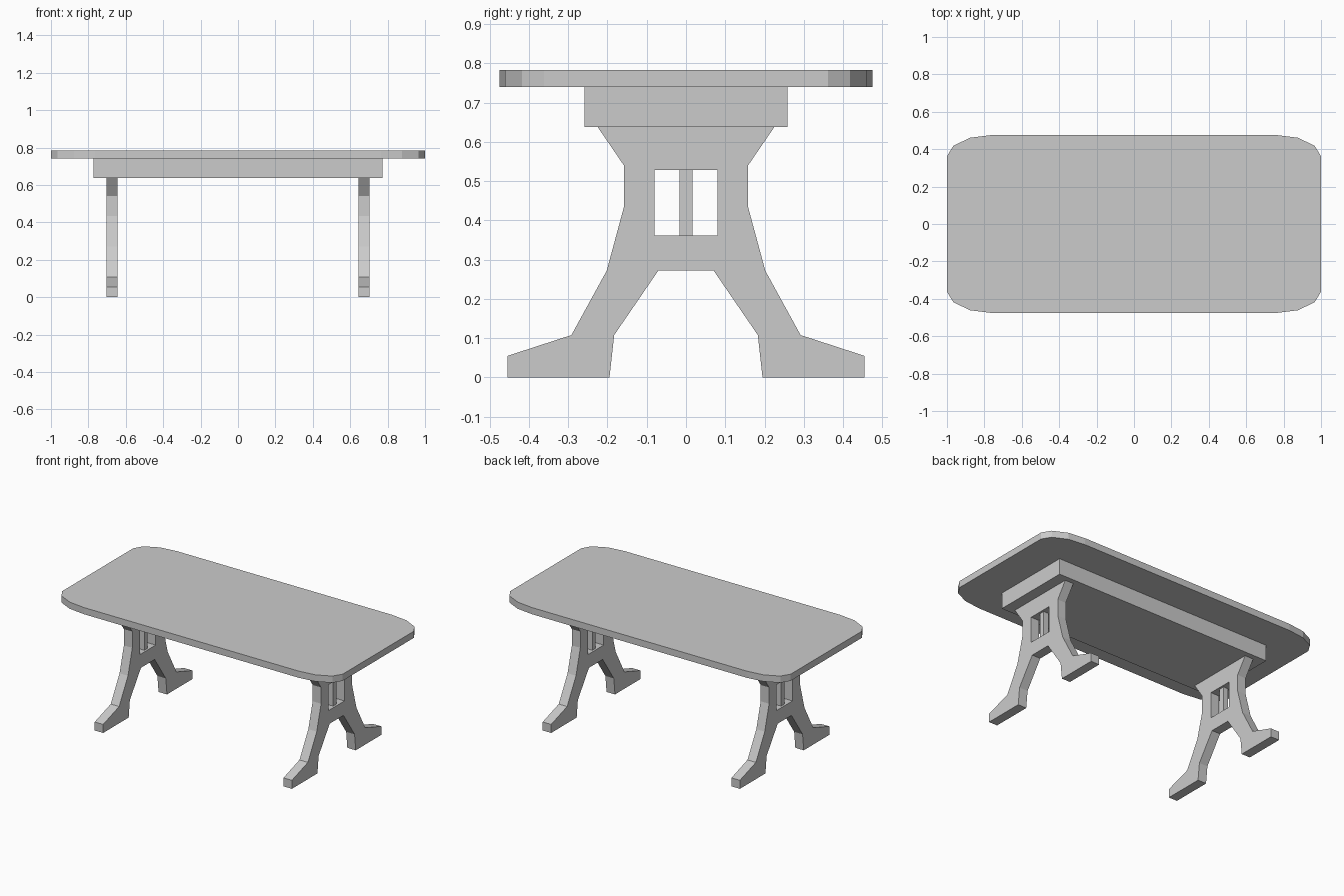
import bpy, bmesh

if "Cube" in bpy.data.objects:
    bpy.data.objects.remove(bpy.data.objects["Cube"])


def make_object(name, bm):
    bmesh.ops.recalc_face_normals(bm, faces=bm.faces)
    mesh = bpy.data.meshes.new(name)
    bm.to_mesh(mesh)
    bm.free()
    obj = bpy.data.objects.new(name, mesh)
    bpy.context.collection.objects.link(obj)
    return obj


def prism(name, polygons, offset):
    """Extrude one or more edge-sharing polygons along offset."""
    bm = bmesh.new()
    for poly in polygons:
        bm.faces.new([bm.verts.new(p) for p in poly])
    bmesh.ops.remove_doubles(bm, verts=bm.verts, dist=1e-5)
    bmesh.ops.recalc_face_normals(bm, faces=bm.faces)
    bmesh.ops.dissolve_limit(bm, angle_limit=0.001, verts=[], edges=bm.edges[:])
    ext = bmesh.ops.extrude_face_region(bm, geom=bm.faces[:], use_keep_orig=True)
    moved = [g for g in ext["geom"] if isinstance(g, bmesh.types.BMVert)]
    bmesh.ops.translate(bm, verts=moved, vec=offset)
    return make_object(name, bm)


def box(name, x0, x1, y, z0, z1):
    poly = [(x0, -y, z0), (x1, -y, z0), (x1, y, z0), (x0, y, z0)]
    return prism(name, [poly], (0, 0, z1 - z0))


# Table top with faceted rounded corners
corner = [(1.0, 0.362), (0.966, 0.418), (0.877, 0.461), (0.765, 0.475)]
outline = []
for sx, sy in ((1, 1), (-1, 1), (-1, -1), (1, -1)):
    pts = [(sx * x, sy * y, 0.74) for x, y in corner]
    outline += pts if sx * sy > 0 else pts[::-1]
prism("table_top", [outline], (0, 0, 0.043))

# Solid apron block under the top
box("apron", -0.773, 0.773, 0.258, 0.638, 0.74)

# Trestle legs: half profile mirrored, leaving the window open in the middle
half = [(0, 0.638), (0.225, 0.638), (0.158, 0.54), (0.158, 0.435),
        (0.202, 0.272), (0.292, 0.108), (0.455, 0.055), (0.455, 0),
        (0.195, 0), (0.183, 0.108), (0.07, 0.273), (0, 0.273),
        (0, 0.362), (0.08, 0.362), (0.08, 0.528), (0, 0.528)]
for side, cx in (("left", -0.673), ("right", 0.673)):
    halves = [[(cx - 0.03, s * y, z) for y, z in half] for s in (1, -1)]
    prism(side + "_trestle", halves, (0.06, 0, 0))
    # Slim upright slat in the window
    box(side + "_slat", cx - 0.017, cx + 0.017, 0.017, 0.362, 0.528)
